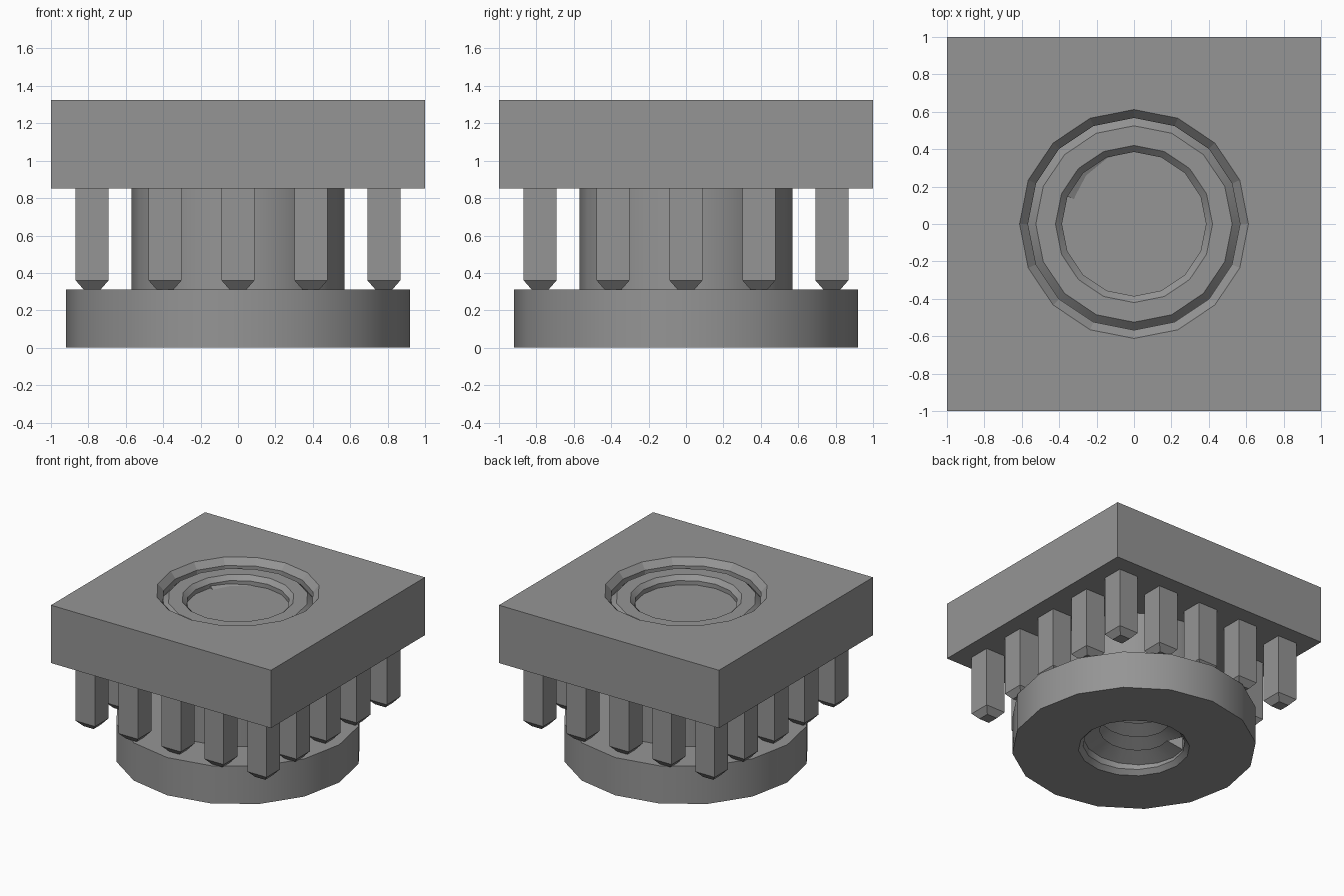
import bpy, bmesh
from math import cos, sin, pi, radians

cube = bpy.data.objects.get("Cube")
if cube:
    bpy.data.objects.remove(cube, do_unlink=True)

SIDES = 16
STEP = 2 * pi / SIDES

grey = bpy.data.materials.new("plain_grey")
grey.use_nodes = True
colour = (0.3, 0.3, 0.3, 1)
grey.diffuse_color = colour
grey.node_tree.nodes["Principled BSDF"].inputs["Base Color"].default_value = colour


def finish(bm, name, smooth=False):
    bmesh.ops.recalc_face_normals(bm, faces=bm.faces)
    mesh = bpy.data.meshes.new(name)
    bm.to_mesh(mesh)
    bm.free()
    mesh.materials.append(grey)
    ob = bpy.data.objects.new(name, mesh)
    bpy.context.collection.objects.link(ob)
    if smooth:
        bpy.ops.object.select_all(action="DESELECT")
        ob.select_set(True)
        bpy.context.view_layer.objects.active = ob
        bpy.ops.object.shade_smooth_by_angle(angle=radians(30))
    return ob


def bridge(bm, a, b):
    n = len(a)
    for i in range(n):
        j = (i + 1) % n
        bm.faces.new((a[i], a[j], b[j], b[i]))


def ring(bm, r, z):
    return [bm.verts.new((r * cos(i * STEP), r * sin(i * STEP), z)) for i in range(SIDES)]


def lathe(name, profile, closed, smooth=False):
    """Revolve a profile; closed joins last to first, otherwise ends are capped."""
    bm = bmesh.new()
    rings = [ring(bm, r, z) for r, z in profile]
    for a, b in zip(rings, rings[1:]):
        bridge(bm, a, b)
    if closed:
        bridge(bm, rings[-1], rings[0])
    else:
        bm.faces.new(rings[0])
        bm.faces.new(rings[-1])
    return finish(bm, name, smooth)


# Flanged sleeve with chamfered rims and an open bore
lathe("flanged_sleeve", [(0.42, 0), (0.92, 0), (0.92, 0.31), (0.57, 0.31),
                         (0.57, 1.225), (0.525, 1.27), (0.42, 1.27),
                         (0.385, 1.235), (0.385, 0.035)], True, True)

# Helical thread ridge inside the bore
TURNS, LOW, HIGH, ROOT, CREST = 9, 0.11, 1.16, 0.388, 0.26
pitch = (HIGH - LOW) / TURNS
bm = bmesh.new()
sections = []
for k in range(TURNS * SIDES + 1):
    a = (k + 7) * STEP
    z = LOW + pitch * k / SIDES
    sections.append([bm.verts.new((r * cos(a), r * sin(a), z + dz)) for r, dz in
                     ((ROOT, -pitch / 2), (CREST, 0), (ROOT, pitch / 2))])
for a, b in zip(sections, sections[1:]):
    bridge(bm, a, b)
bm.faces.new(sections[0])
bm.faces.new(sections[-1])
finish(bm, "thread", True)

# Square block with a chamfered round recess
bm = bmesh.new()
bmesh.ops.create_cube(bm, size=1)
for v in bm.verts:
    v.co = (v.co.x * 2, v.co.y * 2, 1.0875 + v.co.z * 0.475)
block = finish(bm, "square_block")
cutter = lathe("recess_cutter", [(0.567, 1.2), (0.567, 1.275), (0.612, 1.325),
                                 (0.612, 1.4)], False)
cutter.hide_render = True
cut = block.modifiers.new("recess", "BOOLEAN")
cut.operation = "DIFFERENCE"
cut.solver = "EXACT"
cut.object = cutter
bpy.ops.object.select_all(action="DESELECT")
block.select_set(True)
bpy.context.view_layer.objects.active = block
bpy.ops.object.modifier_apply(modifier=cut.name)
bpy.data.objects.remove(cutter, do_unlink=True)

# Square pegs with bevelled tips around the block's underside
GAP, HALF, TIP = 0.39, 0.088, 0.042


def square(bm, x, y, h, z):
    return [bm.verts.new((x + sx * h, y + sy * h, z))
            for sx, sy in ((-1, -1), (1, -1), (1, 1), (-1, 1))]


for i in range(-2, 3):
    for j in range(-2, 3):
        if max(abs(i), abs(j)) < 2:
            continue
        bm = bmesh.new()
        loops = [square(bm, i * GAP, j * GAP, h, z) for h, z in
                 ((HALF - TIP, 0.312), (HALF, 0.36), (HALF, 0.87))]
        for a, b in zip(loops, loops[1:]):
            bridge(bm, a, b)
        bm.faces.new(loops[0])
        bm.faces.new(loops[-1])
        finish(bm, f"peg_{i + 3}_{j + 3}")
